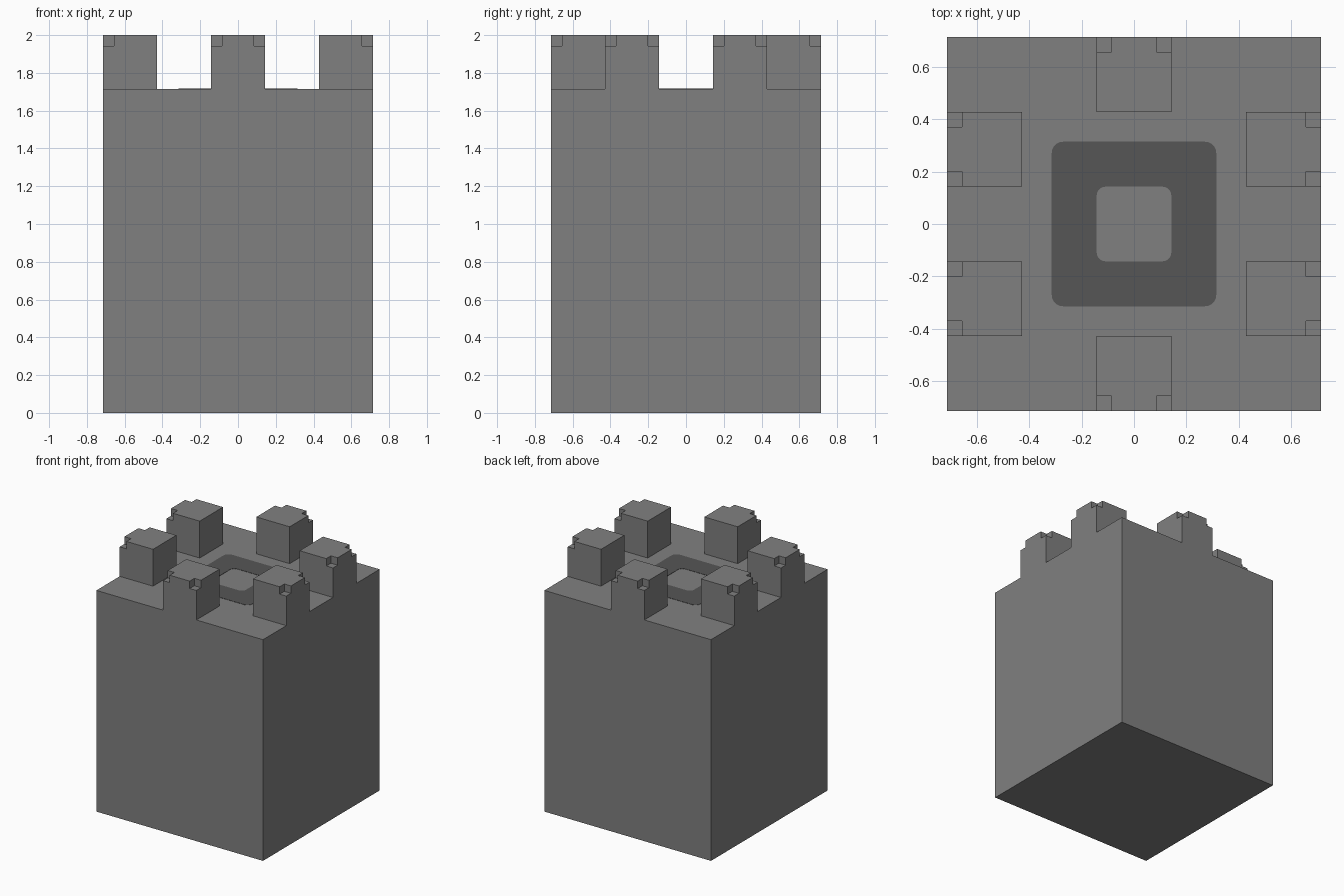
import bpy, bmesh, math
from mathutils import Matrix

cube = bpy.data.objects.get("Cube")
if cube:
    bpy.data.objects.remove(cube, do_unlink=True)

U = 1 / 7                 # block module
HALF = 5 * U              # half width of the tower
DECK = 12 * U             # height of the tower deck
TOP = 2.0
NOTCH = 0.4 * U


def material(name, value):
    mat = bpy.data.materials.new(name)
    mat.use_nodes = True
    colour = (value, value, value, 1)
    mat.diffuse_color = colour
    mat.node_tree.nodes["Principled BSDF"].inputs["Base Color"].default_value = colour
    return mat


stone = material("grey stone", 0.216)
dark = material("dark grey stone", 0.093)


def finish(bm, name, mat):
    bmesh.ops.recalc_face_normals(bm, faces=bm.faces[:])
    mesh = bpy.data.meshes.new(name)
    bm.to_mesh(mesh)
    bm.free()
    mesh.materials.append(mat)
    obj = bpy.data.objects.new(name, mesh)
    bpy.context.collection.objects.link(obj)
    return obj


def raise_faces(bm, faces, dz):
    """Extrude faces upward, leave no face behind, return the raised faces."""
    result = bmesh.ops.extrude_face_region(bm, geom=faces)["geom"]
    verts = [g for g in result if isinstance(g, bmesh.types.BMVert)]
    raised = [g for g in result if isinstance(g, bmesh.types.BMFace)]
    bmesh.ops.translate(bm, vec=(0, 0, dz), verts=verts)
    old = [f for f in faces if f.is_valid]
    if old:
        bmesh.ops.delete(bm, geom=old, context="FACES_ONLY")
    return raised


# Tower body
bm = bmesh.new()
bmesh.ops.create_cube(bm, size=1, matrix=Matrix.Translation((0, 0, DECK / 2))
                      @ Matrix.Diagonal((2 * HALF, 2 * HALF, DECK, 1)))
finish(bm, "tower_body", stone)


# Battlement block with both outer top corners notched
def battlement(name, offset, angle):
    h, n, s = U, NOTCH, 2 * U
    bm = bmesh.new()
    points = [(-h, 0), (n - h, 0), (h - n, 0), (h, 0), (h, n), (h, s),
              (-h, s), (-h, n), (n - h, n), (h - n, n)]
    v = [bm.verts.new((x + offset, y - HALF, DECK)) for x, y in points]
    main = bm.faces.new([v[i] for i in (1, 2, 9, 4, 5, 6, 7, 8)])
    corners = [bm.faces.new([v[i] for i in ids]) for ids in ((0, 1, 8, 7), (2, 3, 4, 9))]
    raised = raise_faces(bm, [main] + corners, TOP - NOTCH - DECK)
    raise_faces(bm, [max(raised, key=lambda f: f.calc_area())], NOTCH)
    bmesh.ops.rotate(bm, verts=bm.verts[:], cent=(0, 0, 0),
                     matrix=Matrix.Rotation(angle, 3, "Z"))
    finish(bm, name, stone)


battlement("front_battlement", 0, 0)
battlement("back_battlement", 0, math.pi)
for side, angle in (("left", math.pi / 2), ("right", -math.pi / 2)):
    for i, offset in enumerate((-2 * U, 2 * U), 1):
        battlement(f"{side}_battlement_{i}", offset, angle)


# Painted square ring with rounded corners on the deck
def rounded_square(bm, half, radius, z, steps=5):
    loop = []
    for q in range(4):
        mid = math.pi / 4 + q * math.pi / 2
        cx = math.copysign(half - radius, math.cos(mid))
        cy = math.copysign(half - radius, math.sin(mid))
        for k in range(steps + 1):
            a = q * math.pi / 2 + k / steps * math.pi / 2
            loop.append(bm.verts.new((cx + radius * math.cos(a), cy + radius * math.sin(a), z)))
    return loop


bm = bmesh.new()
outer = rounded_square(bm, 2.2 * U, 0.3 * U, DECK)
inner = rounded_square(bm, U, 0.25 * U, DECK)
count = len(outer)
strip = [bm.faces.new((outer[i], outer[(i + 1) % count], inner[(i + 1) % count], inner[i]))
         for i in range(count)]
raise_faces(bm, strip, 0.002)
finish(bm, "deck_ring", dark)
